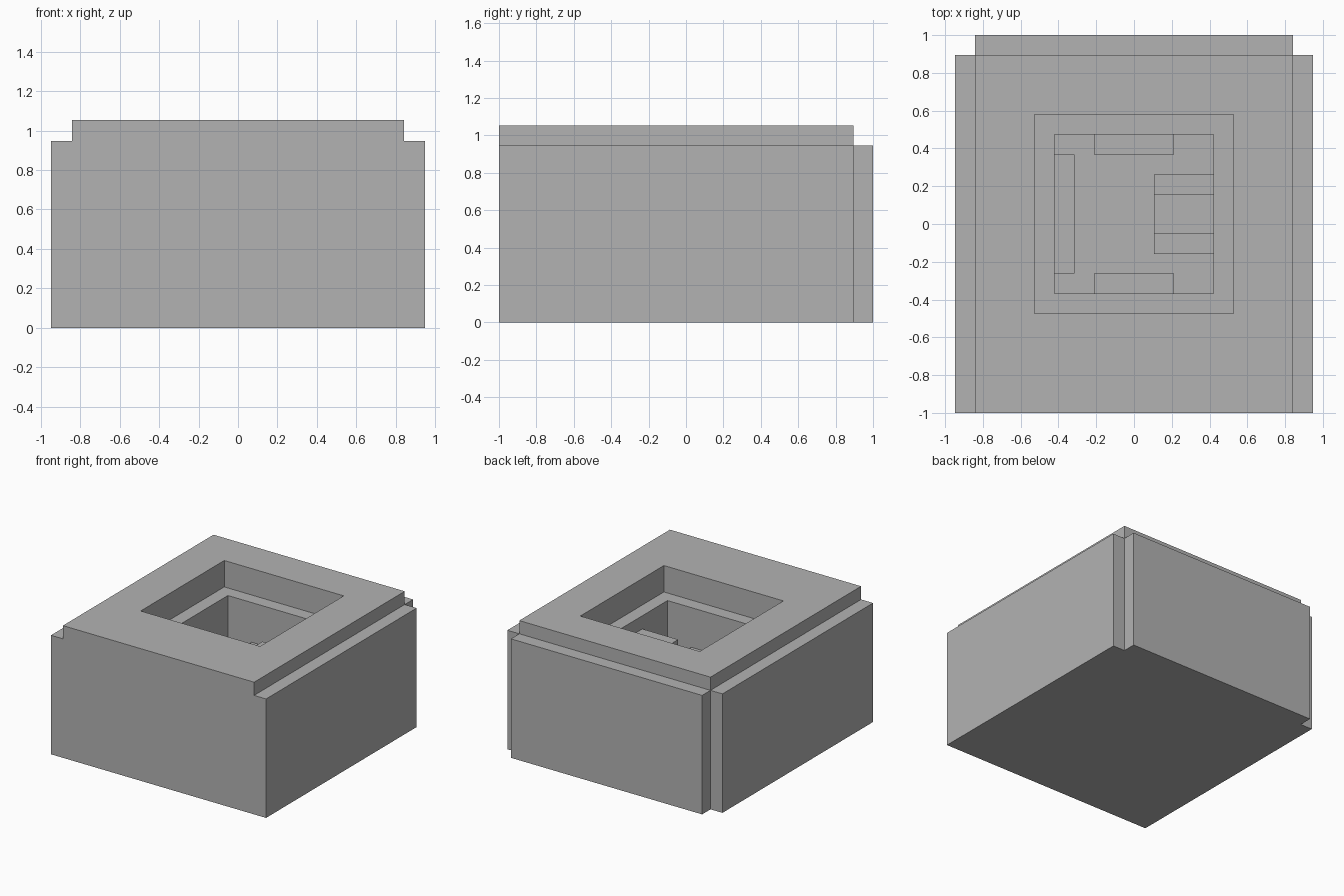
import bpy
import bmesh

U = 2 / 19          # grid module the whole model is built on
MID = 0.5           # y centre of the pit, in modules

old = bpy.data.objects.get("Cube")
if old:
    bpy.data.objects.remove(old, do_unlink=True)

stone = bpy.data.materials.new("plain_grey")
stone.use_nodes = True
GREY = (0.45, 0.45, 0.45, 1)
stone.diffuse_color = GREY
stone.node_tree.nodes["Principled BSDF"].inputs["Base Color"].default_value = GREY


def prism(name, outline, y0, y1):
    """Extrude an x-z outline (in modules) along y."""
    bm = bmesh.new()
    face = bm.faces.new([bm.verts.new((x * U, y0 * U, z * U)) for x, z in outline])
    new = bmesh.ops.extrude_face_region(bm, geom=[face])["geom"]
    verts = [v for v in new if isinstance(v, bmesh.types.BMVert)]
    bmesh.ops.translate(bm, verts=verts, vec=(0, (y1 - y0) * U, 0))
    bmesh.ops.recalc_face_normals(bm, faces=bm.faces)
    mesh = bpy.data.meshes.new(name)
    bm.to_mesh(mesh)
    bm.free()
    mesh.materials.append(stone)
    obj = bpy.data.objects.new(name, mesh)
    bpy.context.collection.objects.link(obj)
    return obj


def box(name, x0, x1, y0, y1, z0, z1):
    return prism(name, [(x0, z0), (x1, z0), (x1, z1), (x0, z1)], y0, y1)


def cut(obj, cutter):
    mod = obj.modifiers.new("cut", "BOOLEAN")
    mod.operation = "DIFFERENCE"
    mod.solver = "EXACT"
    mod.object = cutter
    bpy.context.view_layer.objects.active = obj
    bpy.ops.object.modifier_apply(modifier=mod.name)
    bpy.data.objects.remove(cutter, do_unlink=True)


# Outer block with stepped shoulders
half = [(9, 0), (9, 9), (8, 9), (8, 10)]
body = prism("body", half + [(-x, z) for x, z in reversed(half)], -9.5, 8.5)

# Two-stage pit: wide rim opening, then a narrower room
FLOOR = 4
cut(body, box("rim_cutter", -5, 5, MID - 5, MID + 5, 8, 11))
cut(body, box("room_cutter", -4, 4, MID - 4, MID + 4, FLOOR, 9))

# Panel on the back
box("back_panel", -8, 8, 8.5, 9.5, 0, 9)

# Low benches along three walls
box("back_bench", -2, 2, MID + 3, MID + 4, FLOOR, 5)
box("front_bench", -2, 2, MID - 4, MID - 3, FLOOR, 5)
box("right_bench", -4, -3, MID - 3, MID + 3, FLOOR, 5)

# Raised platform with a lower step on each side
box("platform", 1, 4, MID - 1, MID + 1, FLOOR, 7)
for name, s in (("platform_step_back", 1), ("platform_step_front", -1)):
    y0, y1 = sorted((MID + s, MID + 2 * s))
    box(name, 1, 4, y0, y1, FLOOR, 6)
